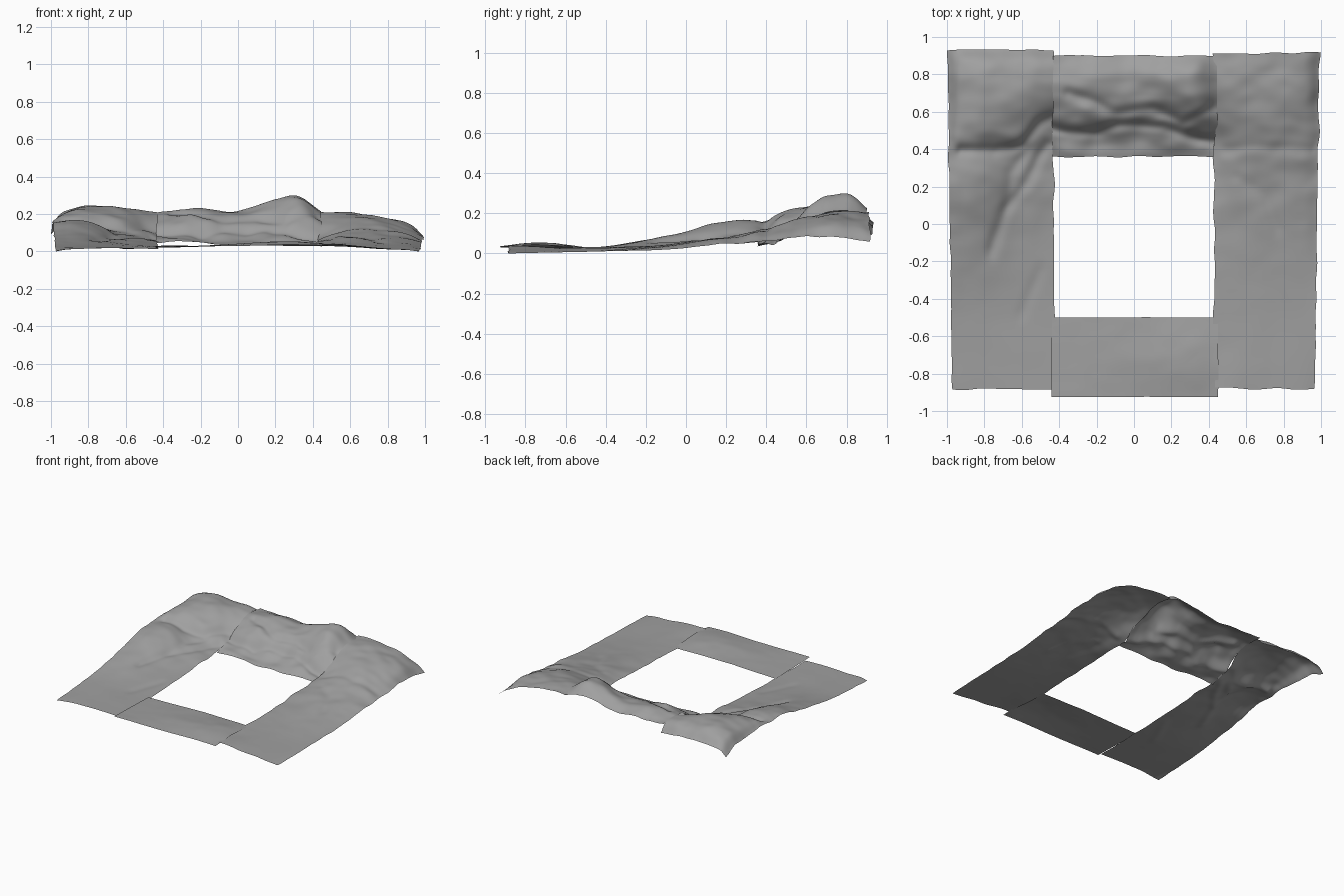
import bpy, bmesh, math
from mathutils import Vector, noise
from mathutils.geometry import intersect_point_line

if "Cube" in bpy.data.objects:
    bpy.data.objects.remove(bpy.data.objects["Cube"])

SUB = 12  # fine cells per control cell

rock = bpy.data.materials.new("rock")
rock.diffuse_color = (0.35, 0.35, 0.35, 1)
rock.use_nodes = True
rock.node_tree.nodes["Principled BSDF"].inputs["Base Color"].default_value = rock.diffuse_color


def spline(vals, t):
    """Catmull-Rom through evenly indexed values, straight at the ends."""
    n = len(vals) - 1
    i = min(int(t), n - 1)
    f = t - i
    b, c = vals[i], vals[i + 1]
    a = vals[i - 1] if i > 0 else 2 * b - c
    d = vals[i + 2] if i + 2 <= n else 2 * c - b
    return 0.5 * (2 * b + (c - a) * f + (2 * a - 5 * b + 4 * c - d) * f * f
                  + (3 * b - a - 3 * c + d) * f ** 3)


def crease(x, y, path, depth, width=0.03):
    """Groove along a polyline."""
    p = Vector((x, y, 0))
    dist = 9
    for a, b in zip(path, path[1:]):
        a, b = Vector((*a, 0)), Vector((*b, 0))
        t = min(1, max(0, intersect_point_line(p, a, b)[1]))
        dist = min(dist, (p - a.lerp(b, t)).length)
    return -depth * math.exp(-(dist / width) ** 2)


def patch(name, xs, ys, rows, rough, wobble, flare=0, creases=()):
    """Terrain sheet: rows of heights in hundredths, front to back."""
    bm = bmesh.new()
    nu, nv = (len(xs) - 1) * SUB, (len(ys) - 1) * SUB
    grid = []
    for j in range(nv + 1):
        tv = j / SUB
        y = spline(ys, tv)
        row = [spline([r[k] for r in rows], tv) for k in range(len(xs))]
        line = []
        for i in range(nu + 1):
            x = spline(xs, i / SUB)
            # outer edge spreads a little towards the back
            x += flare * max(0, (abs(x) - 0.45) / 0.55) * (y + 0.3)
            z = spline(row, i / SUB) / 100
            # rocky relief grows with the hills behind
            amp = rough * max(0.4, min(1, (y + 0.6) / 1.1)) * min(1, z / 0.06)
            z += amp * noise.noise(Vector((x * 5, y * 6, 1.7)))
            z += amp * 0.5 * noise.noise(Vector((x * 10, y * 13, 4.2)))
            for path, depth in creases:
                z += crease(x, y, path, depth)
            # ragged outline
            dx = wobble * noise.noise(Vector((x * 2, y * 7, 8)))
            dy = wobble * noise.noise(Vector((x * 7, y * 2, 3)))
            line.append(bm.verts.new((x + dx, y + dy, max(z, 0))))
        grid.append(line)
    for j in range(nv):
        for i in range(nu):
            bm.faces.new((grid[j][i], grid[j][i + 1], grid[j + 1][i + 1], grid[j + 1][i]))
    me = bpy.data.meshes.new(name)
    bm.to_mesh(me)
    bm.free()
    for p in me.polygons:
        p.use_smooth = True
    me.materials.append(rock)
    ob = bpy.data.objects.new(name, me)
    bpy.context.collection.objects.link(ob)
    return ob


# Left strip: high outer slope, stepped shelf near the back
patch("left_terrain", [-.98, -.92, -.8, -.62, -.43],
      [-.88, -.45, -.1, .2, .38, .5, .7, .85, .93],
      [(0, 1, 1.5, 2, 1.5), (3, 3, 3, 2, 1.5), (8.5, 8.5, 8, 4.5, 3),
       (15, 15.5, 15, 9, 5), (15.5, 16.5, 16, 11, 5.5), (16, 20, 20.5, 17, 9),
       (15, 21, 24.5, 23, 19), (12, 19, 23, 21.5, 20), (9, 14, 16, 15, 13)],
      0.014, 0.016, -0.014,
      [([(-.92, .4), (-.75, .39), (-.6, .43), (-.5, .53), (-.42, .58)], 0.018),
       ([(-.76, -.15), (-.68, .08), (-.55, .28), (-.46, .42)], 0.014),
       ([(-.68, .1), (-.66, .28), (-.57, .4)], 0.01),
       ([(-.6, -.48), (-.5, -.25)], 0.006)])

# Right strip: slopes down to its outer edge
patch("right_terrain", [.43, .58, .75, .9, .975],
      [-.88, -.45, -.1, .2, .4, .55, .75, .915],
      [(4, 3.5, 2, 1, 0), (3, 2.5, 1.5, 1, 1), (4, 4, 4, 3.5, 2),
       (6, 8, 8, 6.5, 5), (7, 12, 12, 10, 7), (13, 17, 16, 12, 8),
       (21.5, 21, 18.5, 14, 8), (20, 20, 17, 11, 6.5)],
      0.014, 0.016, 0.014,
      [([(.5, .4), (.7, .41), (.95, .4)], 0.007),
       ([(.55, .25), (.7, .15), (.77, -.03)], 0.006)])

# Back strip: rocky face rising to a ridge
patch("back_ridge", [-.435, -.28, -.05, .15, .32, .445],
      [.36, .46, .56, .68, .8, .9],
      [(4, 4.5, 4, 3.5, 4.5, 5), (8, 9, 7, 8, 10, 8), (14, 17, 14, 16, 19, 14),
       (19, 22, 19, 22, 27, 20), (20, 23.5, 22, 25.5, 29, 22.5),
       (19, 20, 19, 21, 22, 19)],
      0.02, 0.01, 0,
      [([(-.43, .51), (-.2, .48), (-.08, .54), (.15, .52), (.35, .45), (.44, .44)], 0.02),
       ([(-.35, .7), (-.1, .6), (.1, .62), (.25, .54), (.42, .62)], 0.015)])

# Front strip: nearly flat ground
patch("front_ground", [-.44, -.2, 0, .25, .45], [-.925, -.72, -.5],
      [(3, 3, 3, 3.5, 3), (2.5, 3, 4, 5.5, 4.5), (2, 2.5, 3, 3, 2.7)],
      0.012, 0.004)
